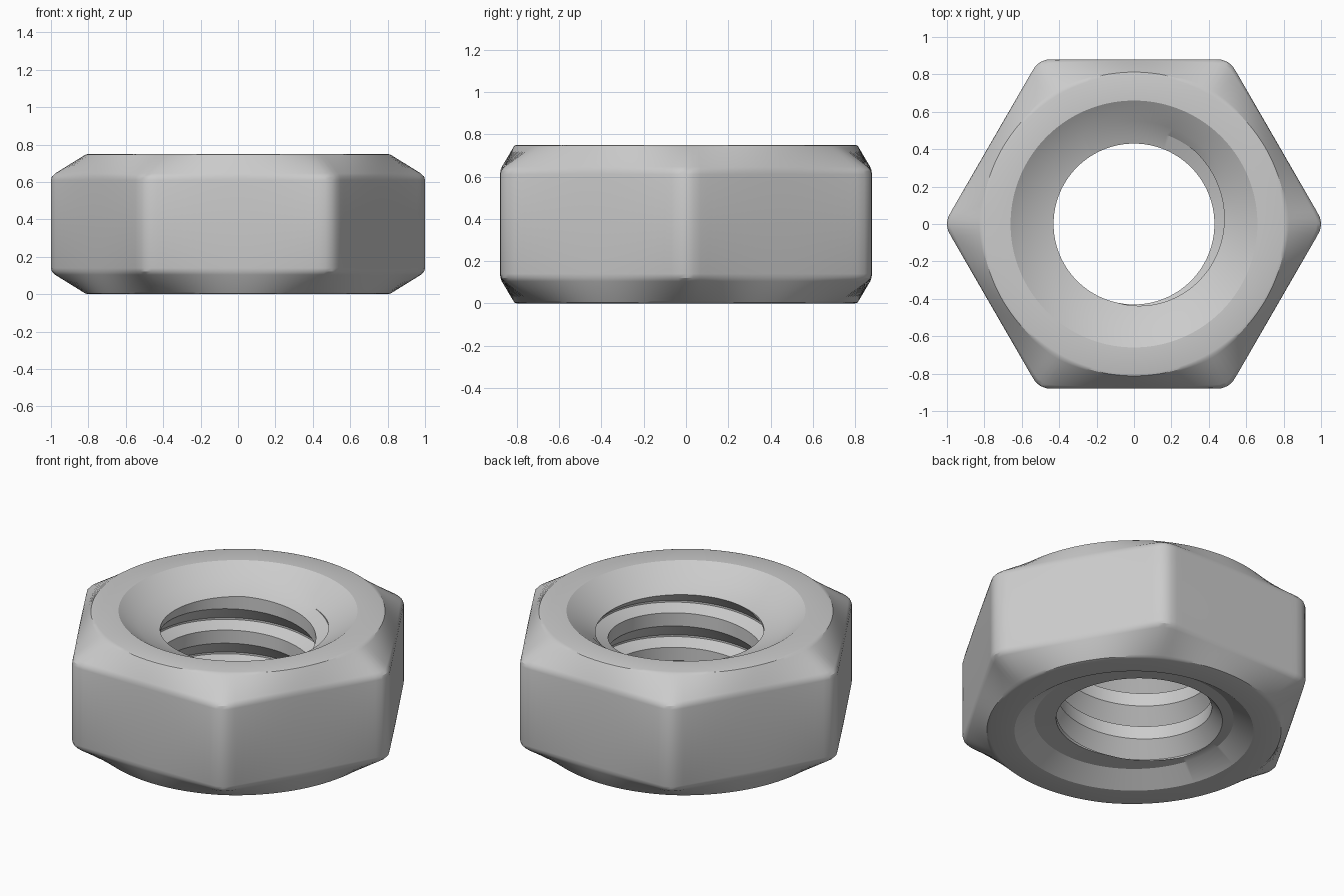
import bpy, bmesh, math

if "Cube" in bpy.data.objects:
    bpy.data.objects.remove(bpy.data.objects["Cube"])

STEPS = 180
HEIGHT = 0.75
APOTHEM, FILLET = 0.88, 0.1
RIM = 0.81
CREST, ROOT, PITCH = 0.43, 0.507, 0.21
THREAD_LOW, THREAD_HIGH = 0.08, 0.635
# One thread turn going up: (height above the crest's lower edge, radius)
TURN = [(0, CREST), (0.08, CREST), (0.11, ROOT), (0.121, ROOT), (PITCH, CREST)]


def hex_radius(angle):
    """Radius of a hexagon with rounded corners."""
    a = (angle + math.pi / 6) % (math.pi / 3) - math.pi / 6
    centre = (APOTHEM - FILLET) / math.cos(math.pi / 6)
    tangent = math.atan2(FILLET / 2, centre + FILLET * math.cos(math.pi / 6))
    if abs(a) < tangent:
        return centre * math.cos(a) + math.sqrt(FILLET ** 2 - (centre * math.sin(a)) ** 2)
    return APOTHEM / math.cos(math.pi / 6 - abs(a))


def thread_start(angle):
    return 0.514 + PITCH * (angle - math.radians(50)) / math.tau


def thread_radius(z, angle):
    h = (z - thread_start(angle)) % PITCH
    for (h0, r0), (h1, r1) in zip(TURN, TURN[1:]):
        if h <= h1:
            return r0 + (r1 - r0) * (h - h0) / (h1 - h0)
    return CREST


bm = bmesh.new()


def add_strip(columns):
    """Skin neighbouring columns of (radius, z, angle) points."""
    grid = [[bm.verts.new((r * math.cos(a), r * math.sin(a), z)) for r, z, a in col]
            for col in columns]
    for left, right in zip(grid, grid[1:]):
        for k in range(len(left) - 1):
            bm.faces.new((left[k], right[k], right[k + 1], left[k + 1]))


# Chamfer rings: (blend from hexagon to round rim, height)
upper = [(0, 0.61), (0.03, 0.629), (0.12, 0.646), (0.9, 0.738), (0.97, 0.746), (1.03, HEIGHT)]
lower = [(t, HEIGHT - z) for t, z in reversed(upper)]
shell, bore = [], []
for i in range(STEPS + 1):
    a = math.tau * i / STEPS
    h = hex_radius(a)

    # Countersink, chamfers, side and upper countersink
    col = [(thread_radius(THREAD_LOW, a), THREAD_LOW, a), (0.55, 0.075, a), (0.66, 0, a)]
    col += [(h + (RIM - h) * min(t, 1) - 0.01 * (t > 1), z, a) for t, z in lower + upper]
    col += [(0.66, HEIGHT, a), (0.55, 0.675, a),
            (thread_radius(THREAD_HIGH, a), THREAD_HIGH, a)]
    shell.append(col)

    # Helical thread, cut off at both ends
    col = []
    for turn in range(-4, 4):
        for dz, _ in TURN[:-1]:
            z = thread_start(a) + turn * PITCH + dz
            if THREAD_LOW < z < THREAD_HIGH:
                r = dict(TURN)[dz]
            else:
                z = min(max(z, THREAD_LOW), THREAD_HIGH)
                r = thread_radius(z, a)
            col.append((r, z, a))
    bore.append(col)

add_strip(shell)
add_strip(bore)
bmesh.ops.remove_doubles(bm, verts=bm.verts, dist=0.00005)
bmesh.ops.recalc_face_normals(bm, faces=bm.faces)

mesh = bpy.data.meshes.new("hex_nut")
bm.to_mesh(mesh)
bm.free()
nut = bpy.data.objects.new("hex_nut", mesh)
bpy.context.collection.objects.link(nut)

# Plain steel
steel = bpy.data.materials.new("steel_grey")
steel.use_nodes = True
colour = (0.6, 0.6, 0.6, 1)
steel.diffuse_color = colour
steel.node_tree.nodes["Principled BSDF"].inputs["Base Color"].default_value = colour
mesh.materials.append(steel)

bpy.ops.object.select_all(action="DESELECT")
nut.select_set(True)
bpy.context.view_layer.objects.active = nut
bpy.ops.object.shade_smooth_by_angle(angle=math.radians(28))
